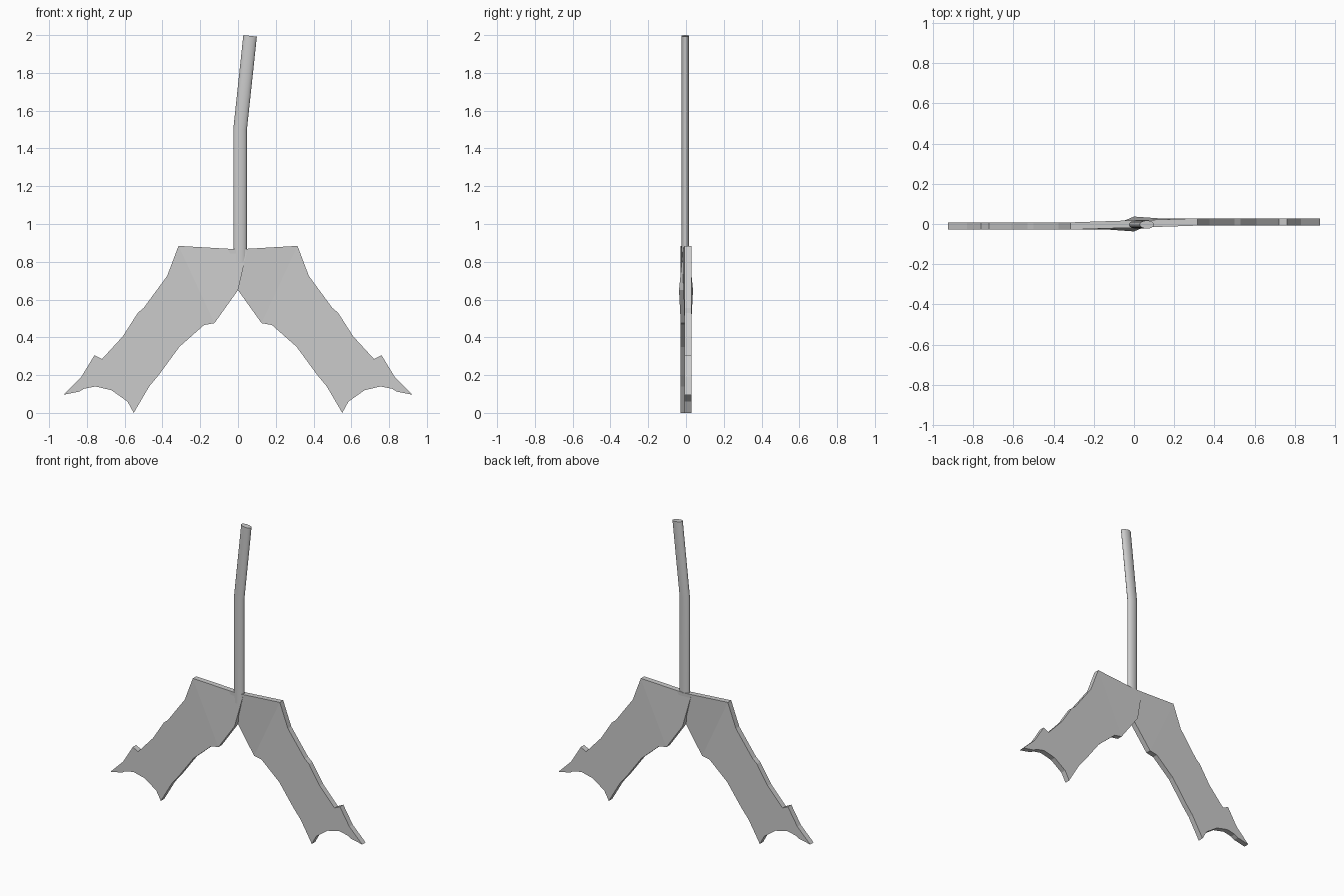
import bpy, bmesh, math

if "Cube" in bpy.data.objects:
    bpy.data.objects.remove(bpy.data.objects["Cube"])


def finish(name, bm):
    bmesh.ops.recalc_face_normals(bm, faces=bm.faces)
    mesh = bpy.data.meshes.new(name)
    bm.to_mesh(mesh)
    bm.free()
    obj = bpy.data.objects.new(name, mesh)
    bpy.context.collection.objects.link(obj)
    return obj


# Blade outline (x, z): inner top, around the ragged tip, to the inner crotch
OUTLINE = [(-0.05, 0.863), (0.315, 0.884), (0.375, 0.725), (0.50, 0.555),
           (0.53, 0.53), (0.61, 0.405), (0.72, 0.285), (0.76, 0.305),
           (0.83, 0.19), (0.925, 0.096), (0.84, 0.113), (0.815, 0.128),
           (0.755, 0.14), (0.67, 0.12), (0.585, 0.06), (0.552, 0.0),
           (0.47, 0.14), (0.42, 0.20), (0.31, 0.35), (0.18, 0.465),
           (0.125, 0.475), (0.0, 0.65)]
FRONT, BACK = -0.008, 0.028


def blade(name, s):
    """s = 1 for the right blade, -1 for the copy turned half way round."""
    bm = bmesh.new()
    n = len(OUTLINE)
    shift = {0: -0.012, n - 1: 0.009}      # warp where the blades overlap
    sides = []
    for y in (FRONT, BACK):
        vs = [bm.verts.new((s * x, s * (y + shift.get(i, 0)), z))
              for i, (x, z) in enumerate(OUTLINE)]
        bm.faces.new(vs[1:n - 1])                       # flat leg
        bm.faces.new((vs[0], vs[1], vs[n - 2], vs[n - 1]))  # warped root
        sides.append(vs)
    a, b = sides
    for i in range(n):
        j = (i + 1) % n
        bm.faces.new((a[i], a[j], b[j], b[i]))
    return finish(name, bm)


blade("right_blade", 1)
blade("left_blade", -1)

# Bent rod with an oval section: centre x, centre z, tilt
SEGMENTS = 24
bm = bmesh.new()
rings = []
for cx, cz, tilt in [(0.011, 0.80, 0), (0.011, 1.50, 0.055), (0.064, 1.996, 0.107)]:
    ring = []
    for k in range(SEGMENTS):
        t = 2 * math.pi * k / SEGMENTS
        u = 0.036 * math.cos(t)
        ring.append(bm.verts.new((cx + u * math.cos(tilt), -0.003 + 0.02 * math.sin(t),
                                  cz - u * math.sin(tilt))))
    rings.append(ring)
for lo, hi in zip(rings, rings[1:]):
    for k in range(SEGMENTS):
        m = (k + 1) % SEGMENTS
        bm.faces.new((lo[k], lo[m], hi[m], hi[k]))
bm.faces.new(rings[0])
bm.faces.new(rings[-1])
rod = finish("bent_rod", bm)
bpy.context.view_layer.objects.active = rod
rod.select_set(True)
bpy.ops.object.shade_smooth_by_angle(angle=math.radians(35))
